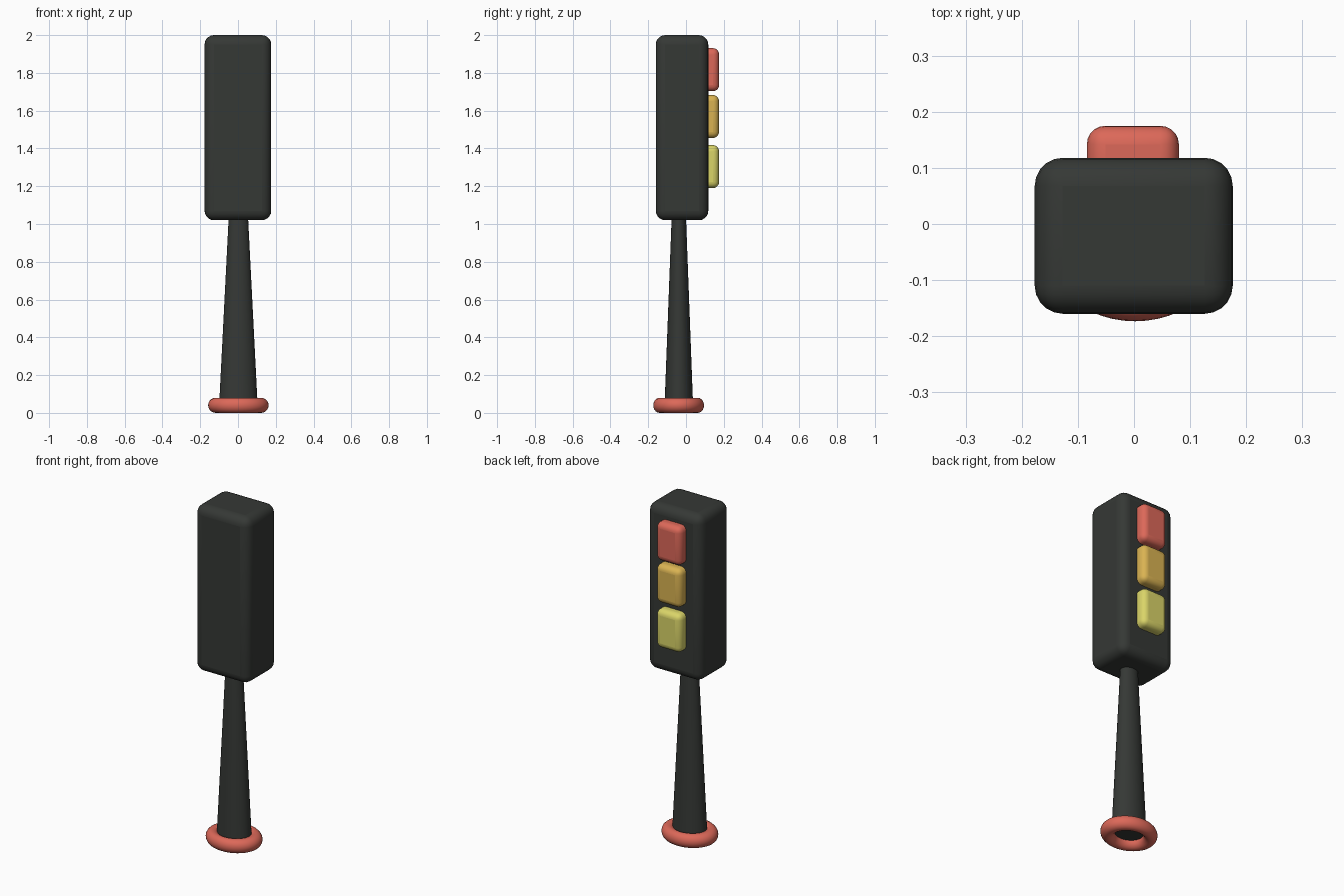
import bpy

if "Cube" in bpy.data.objects:
    bpy.data.objects.remove(bpy.data.objects["Cube"])


def material(name, rgb):
    m = bpy.data.materials.new(name)
    m.diffuse_color = (*rgb, 1)
    m.use_nodes = True
    m.node_tree.nodes["Principled BSDF"].inputs["Base Color"].default_value = m.diffuse_color
    return m


dark = material("dark", (0.036, 0.04, 0.036))
red = material("red", (0.72, 0.14, 0.10))
amber = material("amber", (0.70, 0.45, 0.085))
yellow = material("yellow", (0.70, 0.66, 0.14))


def finish(name, mat):
    ob = bpy.context.object
    ob.name = name
    ob.data.materials.append(mat)
    bpy.ops.object.transform_apply(location=False, rotation=False, scale=True)
    bpy.ops.object.shade_smooth_by_angle(angle=0.7)
    return ob


def rounded_box(name, lo, hi, radius, mat):
    centre = [(a + b) / 2 for a, b in zip(lo, hi)]
    bpy.ops.mesh.primitive_cube_add(size=1, location=centre)
    bpy.context.object.scale = [b - a for a, b in zip(lo, hi)]
    ob = finish(name, mat)
    bevel = ob.modifiers.new("round", 'BEVEL')
    bevel.width = radius
    bevel.segments = 5


# Signal housing
rounded_box("housing", (-0.177, -0.16, 1.02), (0.176, 0.118, 2.0), 0.05, dark)

# Three lamps on the back face
for name, z0, mat in (("top_lamp", 1.703, red), ("middle_lamp", 1.455, amber),
                      ("bottom_lamp", 1.19, yellow)):
    rounded_box(name, (-0.084, 0.055, z0), (0.08, 0.175, z0 + 0.228), 0.033, mat)

# Tapered oval pole
bpy.ops.mesh.primitive_cone_add(vertices=48, radius1=0.102, radius2=0.05, depth=1.02,
                                location=(0.002, -0.038, 0.55))
bpy.context.object.scale = (1, 0.74, 1)
finish("pole", dark)

# Oval foot ring
bpy.ops.mesh.primitive_torus_add(major_radius=0.12, minor_radius=0.04,
                                 major_segments=48, minor_segments=20,
                                 location=(0.002, -0.039, 0.04))
bpy.context.object.scale = (1, 0.84, 1)
finish("foot_ring", red)
